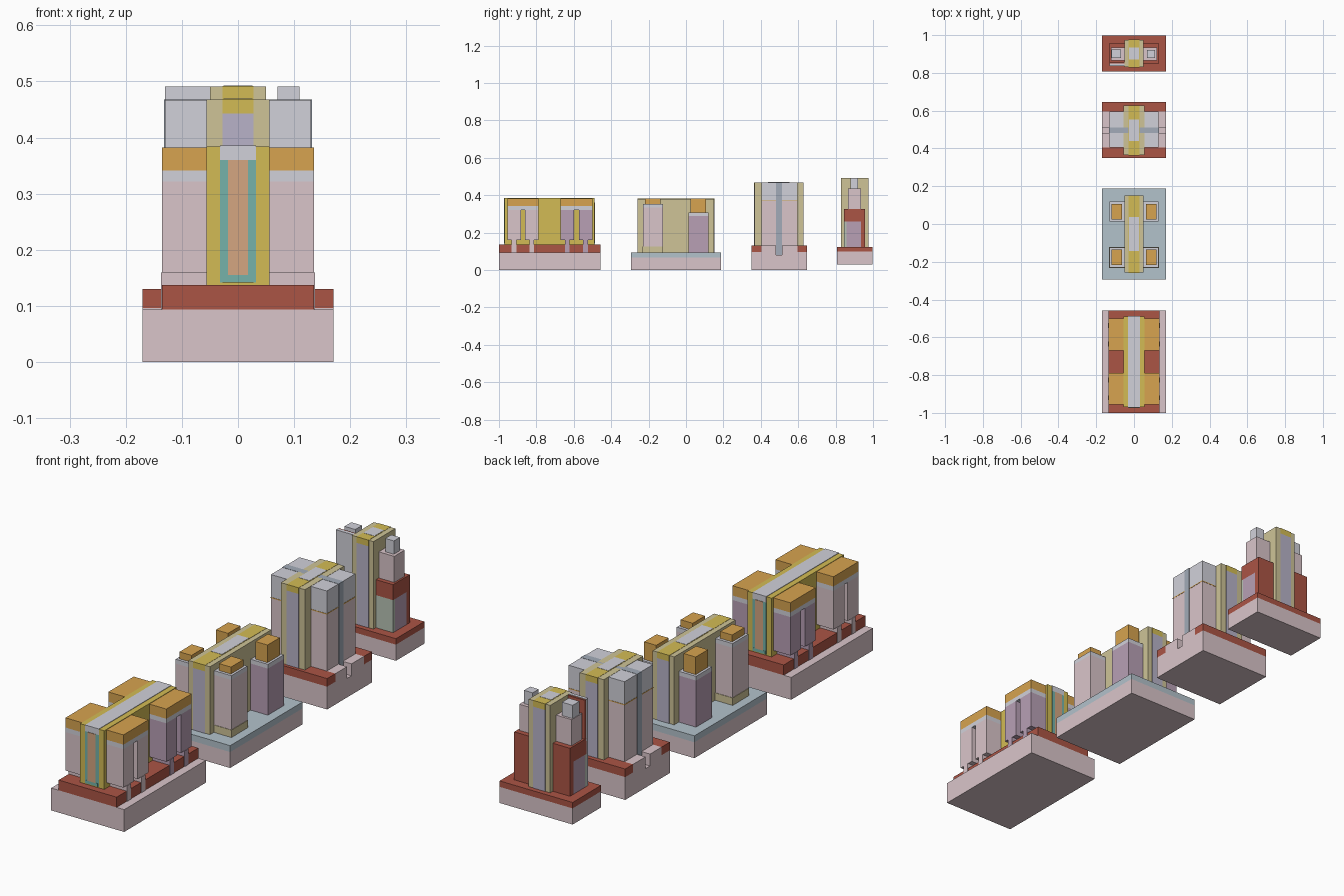
import bpy

if "Cube" in bpy.data.objects:
    bpy.data.objects.remove(bpy.data.objects["Cube"])

COL = {"pink": (.70, .56, .59), "red": (.41, .09, .06), "orange": (.68, .37, .08),
       "yellow": (.65, .50, .09), "khaki": (.62, .55, .31), "silver": (.64, .64, .70),
       "lavender": (.48, .45, .58), "mauve": (.48, .35, .46), "blue": (.45, .54, .60),
       "teal": (.18, .45, .40), "tan": (.66, .38, .22), "sage": (.48, .55, .46),
       "slate": (.36, .41, .48)}
MATS = {}


def mat(c):
    if c not in MATS:
        MATS[c] = bpy.data.materials.new(c)
        MATS[c].diffuse_color = (*COL[c], 1)
    return MATS[c]


def box(name, c, x, y, z):
    bpy.ops.mesh.primitive_cube_add(size=1, location=[(a[0] + a[1]) / 2 for a in (x, y, z)])
    o = bpy.context.object
    o.name = name
    o.scale = [a[1] - a[0] for a in (x, y, z)]
    bpy.ops.object.transform_apply(location=True, rotation=True, scale=True)
    o.data.materials.append(mat(c))
    return o


def pair(name, c, x, y, z):
    # one box on the right, mirrored to the left through a modifier
    o = box(name, c, x, y, z)
    o.modifiers.new("mirror", "MIRROR")
    return o


def sym(w):
    return (-w, w)


def gate(name, w, y, z, spacer="khaki"):
    # spacer shell with inlaid end faces, yellow lining and cap on top
    e = .0015
    box(name + "_spacer", spacer, sym(w), y, z)
    box(name + "_core", "lavender", sym(.028), (y[0] - e, y[1] + e), (z[0], z[1] - .025))
    box(name + "_lining", "yellow", sym(.028), (y[0] - e, y[1] + e), (z[1] - .025, z[1] + .001))
    m = (y[0] + y[1]) / 2
    d = (y[1] - y[0]) * .22
    box(name + "_cap", "silver", sym(.026), (m - d, m + d), (z[1] - .01, z[1] + .002))


# --- device 1: fin transistor ---
box("fin_base", "pink", sym(.17), (-1, -.457), (0, .094))
box("fin_isolation", "red", sym(.135), (-1, -.457), (.094, .137))
for y0, c in ((-.955, "pink"), (-.86, "pink"), (-.67, "mauve"), (-.573, "mauve")):
    m = y0 + .035
    pair("fin_stem", c, (.05, .137), (m - .013, m + .013), (.094, .16))
    pair("fin_epitaxy", c, (.05, .135), (y0, y0 + .072), (.16, .322))
for y in ((-.955, -.788), (-.67, -.501)):
    pair("fin_liner", "silver", (.05, .135), y, (.322, .341))
    pair("fin_contact", "orange", (.05, .135), y, (.341, .382))
box("fin_gate_spacer", "yellow", sym(.056), (-.97, -.49), (.137, .384))
box("fin_gate_oxide", "teal", sym(.032), (-.972, -.488), (.142, .36))
box("fin_gate_metal", "tan", sym(.028), (-.973, -.487), (.142, .155)).data.materials[0] = mat("teal")
box("fin_gate_fill", "tan", sym(.018), (-.974, -.486), (.155, .36))
box("fin_gate_cap", "silver", sym(.032), (-.972, -.488), (.36, .386))

# --- device 2: sheet transistor on insulator ---
box("sheet_base", "pink", sym(.17), (-.295, .187), (0, .067))
box("sheet_insulator", "blue", sym(.17), (-.295, .187), (.067, .094))
gate("sheet_gate", .05, (-.258, .15), (.094, .38))
for y0, top, c in ((-.23, .335, "pink"), (.013, .29, "mauve")):
    y1 = y0 + .106
    pair("sheet_epitaxy", c, (.045, .13), (y0, y1), (.094, top))
    pair("sheet_liner", "silver", (.045, .13), (y0, y1), (top, top + .018))
    pair("sheet_contact", "orange", (.064, .12), (y0 + .012, y1 - .012), (top + .018, .382))
pair("sheet_buffer", "khaki", (.045, .132), (-.232, -.122), (.094, .125))

# --- device 3: wall-split transistor ---
box("fork_base", "pink", sym(.17), (.35, .647), (0, .08))
for y in ((.35, .482), (.512, .647)):
    box("fork_base_step", "pink", sym(.17), y, (.08, .096))
for y in ((.405, .482), (.512, .595)):
    box("fork_mesa", "pink", sym(.17), y, (.096, .13))
for y in ((.35, .405), (.595, .647)):
    box("fork_isolation", "red", sym(.17), y, (.096, .13))
pair("fork_epitaxy", "pink", (.045, .13), (.405, .595), (.13, .37))
pair("fork_seam", "orange", (.045, .131), (.404, .596), (.368, .372))
pair("fork_contact", "silver", (.045, .13), (.405, .595), (.372, .467))
box("fork_wall", "slate", sym(.132), (.482, .512), (.08, .468))
gate("fork_gate", .056, (.365, .627), (.13, .468))

# --- device 4: stacked transistor ---
box("stack_base", "pink", sym(.17), (.808, .997), (.03, .098))
box("stack_isolation", "red", sym(.17), (.808, .997), (.098, .123))
gate("stack_gate", .05, (.83, .975), (.123, .491))
pair("stack_back_isolation", "red", (.045, .13), (.935, .957), (.123, .325))
pair("stack_top_isolation", "red", (.045, .13), (.846, .957), (.26, .325))
pair("stack_lower_epitaxy", "mauve", (.045, .13), (.858, .935), (.123, .26))
pair("stack_lower_contact", "sage", (.045, .13), (.846, .858), (.123, .26))
pair("stack_upper_epitaxy", "pink", (.045, .122), (.865, .935), (.325, .435))
box("stack_right_contact", "silver", (.07, .11), (.88, .92), (.435, .491))
box("stack_left_contact", "silver", (-.12, -.07), (.88, .925), (.435, .491))
box("stack_power_contact", "silver", (-.13, -.045), (.836, .85), (.123, .491))
box("stack_power_liner", "red", (-.13, -.045), (.85, .858), (.325, .489))

for m in bpy.data.materials:
    if m.users and not m.is_grease_pencil:
        m.use_nodes = True
        m.node_tree.nodes["Principled BSDF"].inputs["Base Color"].default_value = m.diffuse_color
